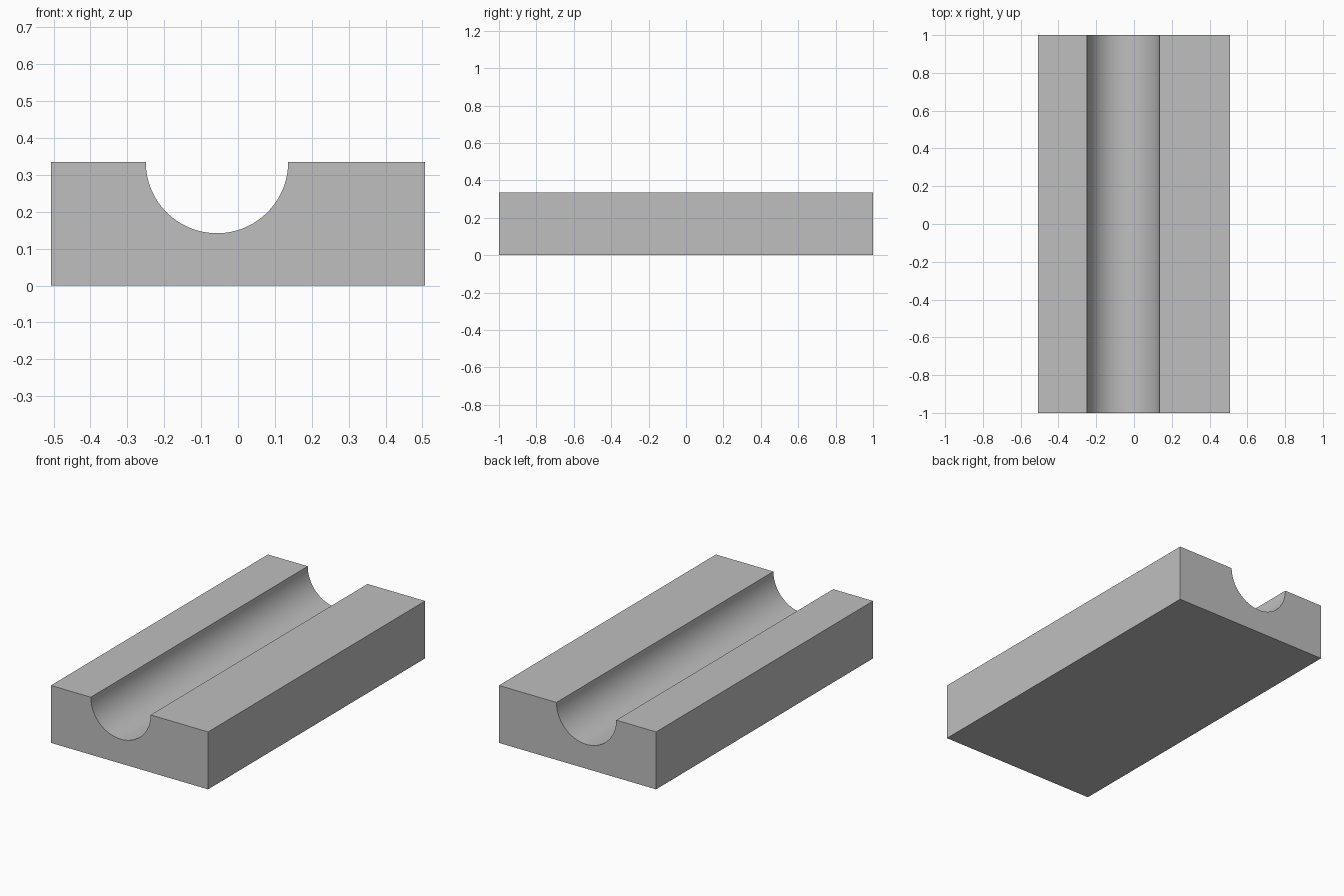
import bpy
import bmesh
from math import cos, sin, pi

cube = bpy.data.objects.get("Cube")
if cube:
    bpy.data.objects.remove(cube, do_unlink=True)

HALF_WIDTH, HALF_LENGTH, HEIGHT = 0.507, 1.0, 0.335
GROOVE_X, GROOVE_RADIUS, SEGMENTS = -0.057, 0.193, 64

# Plain grey material
grey = bpy.data.materials.new("plain_grey")
grey.use_nodes = True
colour = (0.52, 0.52, 0.52, 1)
grey.diffuse_color = colour
grey.node_tree.nodes["Principled BSDF"].inputs["Base Color"].default_value = colour

# End profile: rectangle with a half-round groove in its top edge
groove = [(GROOVE_X + GROOVE_RADIUS * cos(a), HEIGHT - GROOVE_RADIUS * sin(a))
          for a in (pi * i / SEGMENTS for i in range(SEGMENTS + 1))]
profile = [(-HALF_WIDTH, 0), (HALF_WIDTH, 0), (HALF_WIDTH, HEIGHT),
           *groove, (-HALF_WIDTH, HEIGHT)]

# Extrude the profile along the block's length
bm = bmesh.new()
front = bm.faces.new([bm.verts.new((x, -HALF_LENGTH, z)) for x, z in profile])
result = bmesh.ops.extrude_face_region(bm, geom=[front], use_keep_orig=True)
back = [v for v in result["geom"] if isinstance(v, bmesh.types.BMVert)]
bmesh.ops.translate(bm, verts=back, vec=(0, 2 * HALF_LENGTH, 0))
bmesh.ops.recalc_face_normals(bm, faces=bm.faces)

mesh = bpy.data.meshes.new("grooved_block")
bm.to_mesh(mesh)
bm.free()
mesh.materials.append(grey)
block = bpy.data.objects.new("grooved_block", mesh)
bpy.context.collection.objects.link(block)

# Smooth groove, crisp block edges
bpy.ops.object.select_all(action="DESELECT")
block.select_set(True)
bpy.context.view_layer.objects.active = block
bpy.ops.object.shade_smooth_by_angle(angle=pi / 6)
